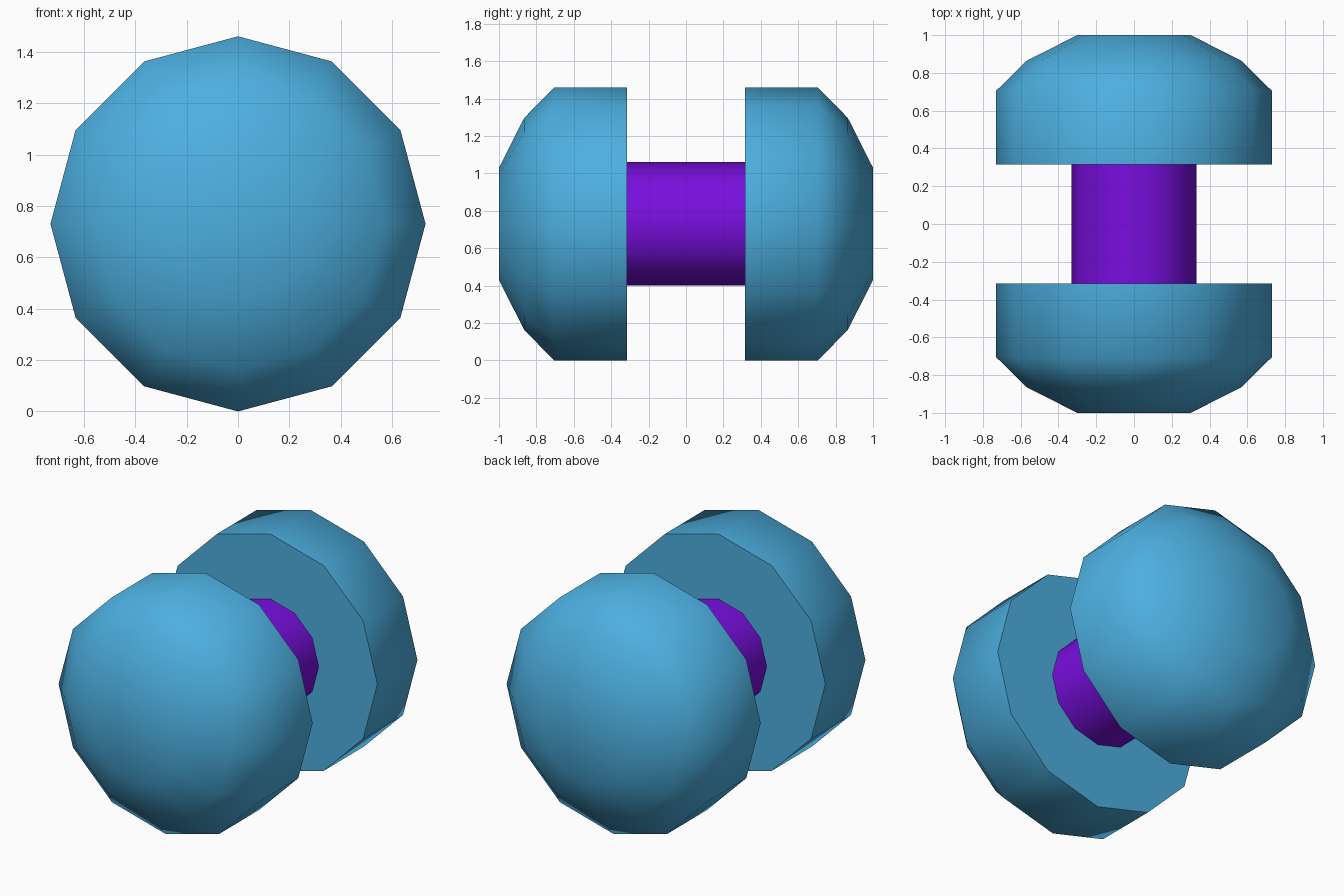
import bpy, bmesh, math

if "Cube" in bpy.data.objects:
    bpy.data.objects.remove(bpy.data.objects["Cube"])

SIDES = 12
CENTRE_Z = 0.73


def material(name, rgb):
    m = bpy.data.materials.new(name)
    m.diffuse_color = (*rgb, 1)
    m.use_nodes = True
    m.node_tree.nodes["Principled BSDF"].inputs["Base Color"].default_value = m.diffuse_color
    return m


def lathe(name, profile, mat):
    """Closed solid of rings (y, radius) around the horizontal y axis."""
    bm = bmesh.new()
    rings = []
    for y, r in profile:
        angles = [2 * math.pi * i / SIDES for i in range(SIDES)]
        rings.append([bm.verts.new((r * math.cos(a), y, CENTRE_Z + r * math.sin(a)))
                      for a in angles])
    for a, b in zip(rings, rings[1:]):
        for i in range(SIDES):
            j = (i + 1) % SIDES
            bm.faces.new((a[i], a[j], b[j], b[i]))
    bm.faces.new(rings[0])
    bm.faces.new(rings[-1])
    bmesh.ops.recalc_face_normals(bm, faces=bm.faces)
    mesh = bpy.data.meshes.new(name)
    bm.to_mesh(mesh)
    bm.free()
    mesh.materials.append(mat)
    obj = bpy.data.objects.new(name, mesh)
    bpy.context.collection.objects.link(obj)
    # smooth rounded sides, sharp rim
    bpy.ops.object.select_all(action='DESELECT')
    obj.select_set(True)
    bpy.context.view_layer.objects.active = obj
    bpy.ops.object.shade_smooth_by_angle(angle=math.radians(60))
    return obj


blue = material("sky_blue", (0.073, 0.429, 0.745))
purple = material("purple", (0.188, 0.0045, 0.73))

# domed end weights, front and back
dome = [(0.315, 0.73), (0.705, 0.73), (0.865, 0.567), (1.0, 0.30)]
for name, side in (("front_weight", -1), ("back_weight", 1)):
    lathe(name, [(side * y, r) for y, r in dome], blue)

# handle between the weights
lathe("handle", [(-0.315, 0.33), (0.315, 0.33)], purple)
